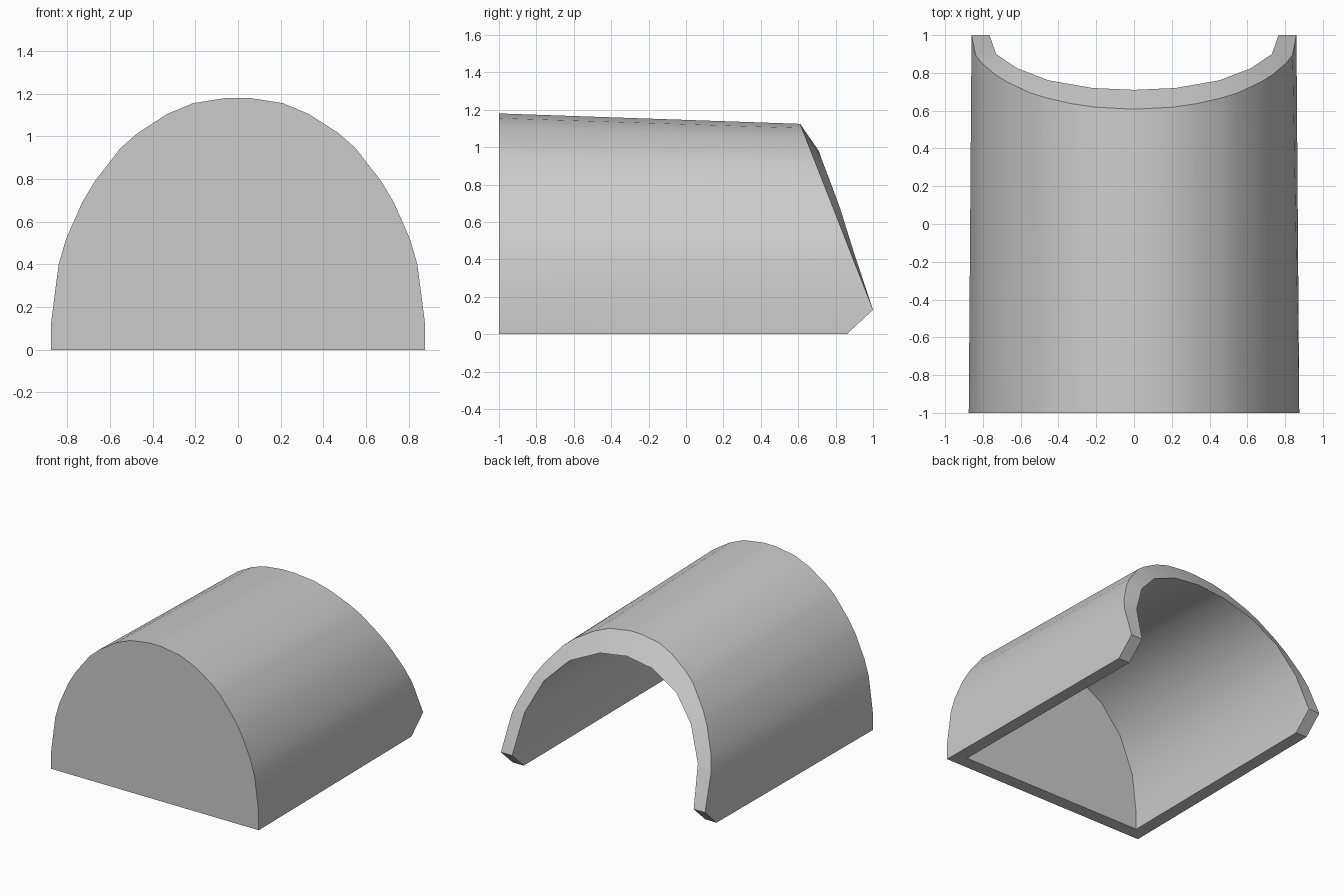
import bpy, bmesh, math

if "Cube" in bpy.data.objects:
    bpy.data.objects.remove(bpy.data.objects["Cube"])

# Right half of the outer arch, bottom to crown (x, z)
ARCH = [(.875, 0), (.875, .13), (.84, .40), (.805, .52), (.73, .69), (.67, .79),
        (.55, .945), (.47, 1.015), (.33, 1.105), (.21, 1.155), (.05, 1.18)]
# Coarser inner arch: open end (x, y, z) and behind the front wall (x, z)
INNER_BACK = [(.765, .86, 0), (.765, 1, .13), (.73, .90, .43), (.62, .825, .67),
              (.45, .76, .845), (.22, .72, .95), (0, .71, .98)]
INNER_FRONT = [(.775, 0), (.775, .13), (.74, .43), (.63, .70),
               (.46, .905), (.24, 1.03), (0, 1.08)]
PAIRS = [0, 1, 2, 2, 3, 3, 4, 4, 5, 5, 6]


def back_point(i, x, z):
    """Outer edge of the open end, cut by a sloping plane."""
    if i == 0:
        return (.86, .86, 0)
    if i == 1:
        return (.86, 1, .13)
    z *= 1 - .047 * z / 1.18
    return (x, 1 - (z - .13) * .392, z)


bm = bmesh.new()


def ring(half):
    pts = half + [(-x, y, z) for x, y, z in reversed(half)]
    return [bm.verts.new(p) for p in pts]


rings = [
    ring([(x, -1, z) for x, z in ARCH]),
    ring([back_point(i, x, z) for i, (x, z) in enumerate(ARCH)]),
    ring([INNER_BACK[k] for k in PAIRS]),
    ring([(INNER_FRONT[k][0], -.9, INNER_FRONT[k][1]) for k in PAIRS]),
]

# Outer skin, sloping rim and inner skin
for a, b in zip(rings, rings[1:]):
    for i in range(len(a) - 1):
        bm.faces.new((a[i], a[i + 1], b[i + 1], b[i]))

# Front wall, both sides
bm.faces.new(rings[0])
bm.faces.new(rings[3])

# Underside edge: two side rails and the front strip
for end in (0, -1):
    bm.faces.new([r[end] for r in rings])
o, n = rings[0], rings[3]
bm.faces.new((o[0], o[-1], n[-1], n[0]))

bmesh.ops.remove_doubles(bm, verts=bm.verts, dist=1e-4)
bmesh.ops.recalc_face_normals(bm, faces=bm.faces)
mesh = bpy.data.meshes.new("arched_cover")
bm.to_mesh(mesh)
bm.free()

cover = bpy.data.objects.new("arched_cover", mesh)
bpy.context.collection.objects.link(cover)
bpy.context.view_layer.objects.active = cover
cover.select_set(True)
bpy.ops.object.shade_smooth_by_angle(angle=math.radians(30))
